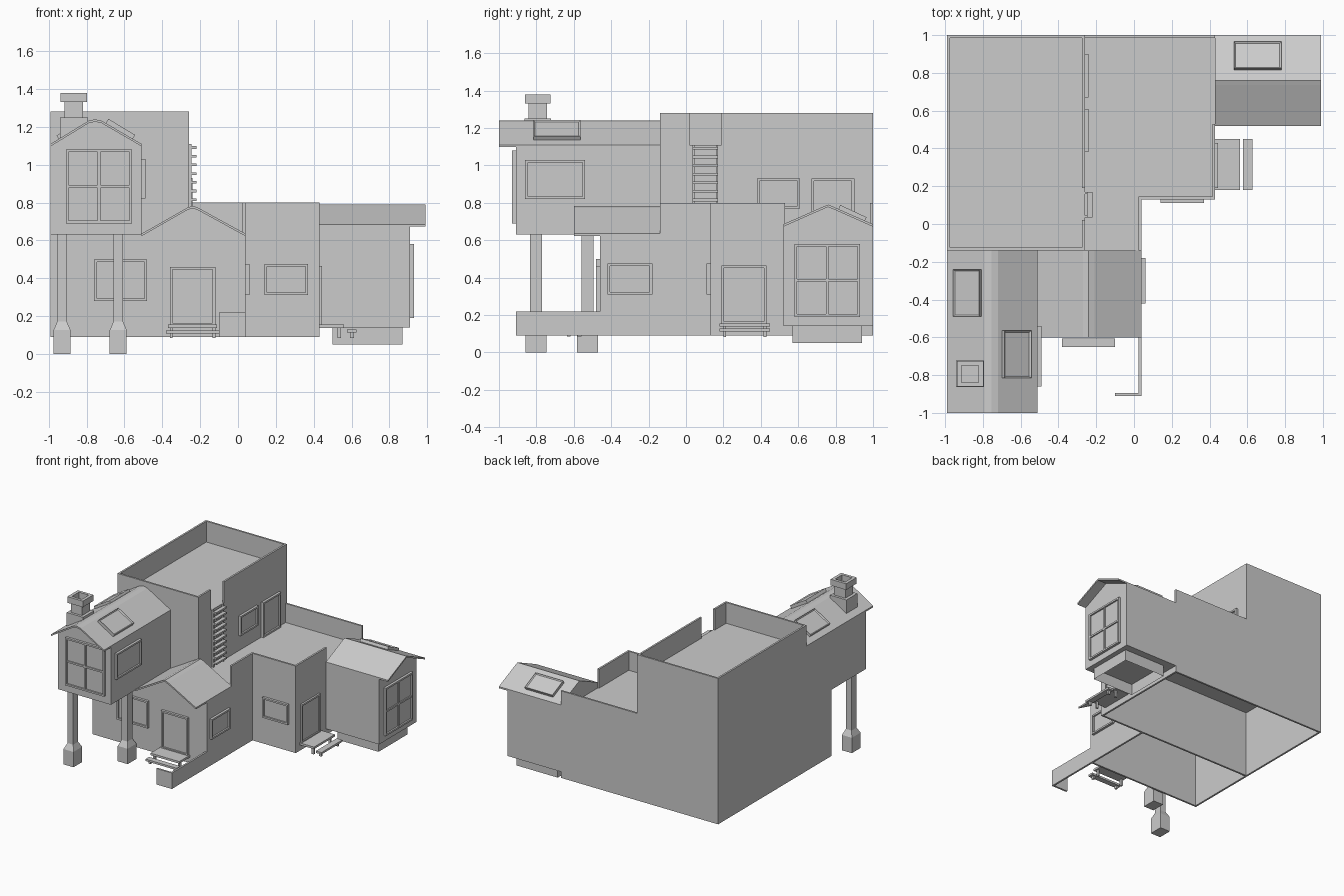
import bpy, bmesh, math
from mathutils import Matrix, Vector

if "Cube" in bpy.data.objects:
    bpy.data.objects.remove(bpy.data.objects["Cube"])

T = 0.015  # wall thickness


def finish(name, bm):
    bmesh.ops.recalc_face_normals(bm, faces=bm.faces[:])
    me = bpy.data.meshes.new(name)
    bm.to_mesh(me)
    bm.free()
    ob = bpy.data.objects.new(name, me)
    bpy.context.collection.objects.link(ob)
    return ob


def boxes(name, items, open_bottom=False):
    """One object made of boxes given as (x0, x1, y0, y1, z0, z1)."""
    bm = bmesh.new()
    for x0, x1, y0, y1, z0, z1 in items:
        m = Matrix.Translation(((x0 + x1) / 2, (y0 + y1) / 2, (z0 + z1) / 2)) \
            @ Matrix.Diagonal((x1 - x0, y1 - y0, z1 - z0, 1))
        bmesh.ops.create_cube(bm, size=1, matrix=m)
    if open_bottom:
        bm.normal_update()
        bmesh.ops.delete(bm, geom=[f for f in bm.faces if f.normal.z < -0.9], context='FACES')
    return finish(name, bm)


def prism(name, profile, axis, a, b):
    """Extrude a (u, z) profile along x or y."""
    bm = bmesh.new()
    vs = [bm.verts.new((a, u, z) if axis == 'x' else (u, a, z)) for u, z in profile]
    f = bm.faces.new(vs)
    new = bmesh.ops.extrude_face_region(bm, geom=[f])['geom']
    d = Vector((b - a, 0, 0)) if axis == 'x' else Vector((0, b - a, 0))
    bmesh.ops.translate(bm, vec=d, verts=[v for v in new if isinstance(v, bmesh.types.BMVert)])
    return finish(name, bm)


def gable_room(name, axis, ridge, floor, wall, roof):
    """Gabled body plus thin overhanging roof; ridge is the (u, z) roof line."""
    low = [(u, z - 0.013) for u, z in ridge]
    prism(name + "_walls", low + [(ridge[-1][0], floor), (ridge[0][0], floor)], axis, *wall)
    prism(name + "_roof", ridge + low[::-1], axis, *roof)


def opening(name, face, plane, u0, u1, z0, z1, cross=False, d=0.02, w=0.014):
    """Window or door: frame bars around a recessed panel, facing -y or +x."""
    bars = [(u0, u0 + w, z0, z1, d), (u1 - w, u1, z0, z1, d),
            (u0 + w, u1 - w, z0, z0 + w, d), (u0 + w, u1 - w, z1 - w, z1, d),
            (u0 + w, u1 - w, z0 + w, z1 - w, d * 0.35)]
    if cross:
        um, zm, h = (u0 + u1) / 2, (z0 + z1) / 2, w / 2
        bars += [(um - h, um + h, z0 + w, z1 - w, d * 0.8),
                 (u0 + w, um - h, zm - h, zm + h, d * 0.8),
                 (um + h, u1 - w, zm - h, zm + h, d * 0.8)]
    if face == '-y':
        boxes(name, [(a, b, plane - k, plane, c, e) for a, b, c, e, k in bars])
    else:
        boxes(name, [(plane, plane + k, a, b, c, e) for a, b, c, e, k in bars])


def skylight(name, loc, size, axis, angle):
    """Tilted slab with a sunken pane."""
    bm = bmesh.new()
    bmesh.ops.create_cube(bm, size=1, matrix=Matrix.Diagonal((*size, 1)))
    bm.normal_update()
    top = [f for f in bm.faces if f.normal.z > 0.9]
    bmesh.ops.inset_region(bm, faces=top, thickness=0.012)
    bmesh.ops.translate(bm, vec=(0, 0, -0.008), verts=top[0].verts[:])
    bm.transform(Matrix.Translation(loc) @ Matrix.Rotation(math.radians(angle), 4, axis))
    finish(name, bm)


def rings(name, levels, cx, cy):
    """Square column from (half_x, half_y, z) levels, capped at both ends."""
    bm = bmesh.new()
    loops = [[bm.verts.new((cx + sx * hx, cy + sy * hy, z))
              for sx, sy in ((-1, -1), (1, -1), (1, 1), (-1, 1))] for hx, hy, z in levels]
    for lo, hi in zip(loops, loops[1:]):
        for i in range(4):
            j = (i + 1) % 4
            bm.faces.new((lo[i], lo[j], hi[j], hi[i]))
    bm.faces.new(loops[0])
    bm.faces.new(loops[-1])
    finish(name, bm)


# Ground floor shell, open underneath
boxes("ground_walls", [
    (-0.99, -0.99 + T, -0.46, 1, 0.09, 0.64),
    (-0.99, 0.04, -0.46, -0.46 + T, 0.09, 0.63),
    (0.04 - T, 0.04, -0.46, -0.14, 0.09, 0.63),
    (0.04 - T, 0.04, -0.14, 0.13, 0.09, 0.80),
    (-0.99, 0.04, 0.13, 0.13 + T, 0.09, 0.63),
    (0.04 - T, 0.43, 0.13, 0.13 + T, 0.09, 0.80),
    (0.43 - T, 0.43, 0.13, 0.53, 0.09, 0.80),
    (0.43 - T, 0.43, 0.53, 1, 0.09, 0.64),
    (-0.26, 0.43, 1 - T, 1, 0.09, 0.80),
    (-0.99, -0.26, 1 - T, 1, 0.09, 0.64)])
boxes("terrace_floor", [(-0.985, 0.425, 0.135, 0.995, 0.63, 0.645),
                        (-0.985, 0.035, -0.455, 0.135, 0.62, 0.635),
                        (-0.26, 0.035, -0.14, 0.135, 0.635, 0.645)])

# Tall block with a parapet gap at the ladder
boxes("tower_walls", [
    (-0.99, -0.99 + T, -0.14, 1, 0.64, 1.28),
    (-0.99, -0.26, -0.14, -0.14 + T, 0.63, 1.28),
    (-0.99, -0.26, 1 - T, 1, 0.64, 1.28),
    (-0.26 - T, -0.26, -0.14, 0.02, 0.64, 1.28),
    (-0.26 - T, -0.26, 0.02, 0.19, 0.64, 1.11),
    (-0.26 - T, -0.26, 0.19, 1, 0.64, 1.28)])
boxes("tower_roof", [(-0.985, -0.265, -0.135, 0.995, 1.095, 1.11)])

# Gabled rooms: raised room, porch room, side annex
gable_room("raised_room", 'y', [(-0.99, 1.11), (-0.79, 1.232), (-0.755, 1.24), (-0.72, 1.232), (-0.51, 1.11)],
           0.63, (-0.91, -0.14), (-1.0, -0.14))
gable_room("porch_room", 'y', [(-0.51, 0.635), (-0.27, 0.772), (-0.24, 0.783), (-0.21, 0.772), (0.04, 0.635)],
           0.61, (-0.46, -0.14), (-0.60, -0.14))
gable_room("annex", 'x', [(0.52, 0.685), (0.735, 0.78), (0.76, 0.79), (0.785, 0.78), (1.0, 0.685)],
           0.14, (0.43, 0.91), (0.43, 0.99))
boxes("annex_plinth", [(0.50, 0.87, 0.57, 0.94, 0.05, 0.142)], open_bottom=True)

# Windows and doors
opening("raised_front_window", '-y', -0.91, -0.91, -0.56, 0.69, 1.08, True)
opening("raised_side_window", '+x', -0.51, -0.86, -0.54, 0.82, 1.03)
opening("lower_front_window", '-y', -0.46, -0.76, -0.48, 0.28, 0.50)
opening("front_door", '-y', -0.46, -0.36, -0.12, 0.15, 0.46)
opening("porch_side_window", '+x', 0.04, -0.42, -0.18, 0.31, 0.475)
opening("inner_corner_window", '-y', 0.13, 0.14, 0.37, 0.31, 0.475)
opening("side_door", '+x', 0.43, 0.19, 0.43, 0.15, 0.465, d=0.015)
opening("terrace_window", '+x', -0.26, 0.38, 0.61, 0.77, 0.93)
opening("terrace_door", '+x', -0.26, 0.67, 0.90, 0.645, 0.93)
opening("annex_window", '+x', 0.91, 0.58, 0.93, 0.19, 0.58, True)

# Skylights
skylight("skylight_left", (-0.882, -0.365, 1.185), (0.165, 0.25, 0.025), 'Y', -31)
skylight("skylight_right", (-0.622, -0.69, 1.187), (0.165, 0.25, 0.03), 'Y', 31)
skylight("skylight_annex", (0.655, 0.89, 0.744), (0.25, 0.155, 0.025), 'X', -25)

# Chimney with hollow cap
rings("chimney", [(0.074, 0.07, 1.11), (0.074, 0.07, 1.25), (0.05, 0.05, 1.25), (0.05, 0.05, 1.33),
                  (0.07, 0.068, 1.33), (0.07, 0.068, 1.38), (0.045, 0.045, 1.38), (0.045, 0.045, 1.33)],
      -0.868, -0.793)

# Posts under the raised room
for i, (x, y) in enumerate(((-0.93, -0.802), (-0.633, -0.527))):
    rings(f"post_{i + 1}", [(0.045, 0.056, 0), (0.045, 0.056, 0.125), (0.026, 0.032, 0.17),
                            (0.026, 0.032, 0.635)], x, y)

# Ladder to the tower roof
boxes("ladder", [(-0.26, -0.245, y, y + 0.01, 0.645, 1.11) for y in (0.035, 0.16)]
      + [(-0.25, -0.22, 0.035, 0.17, z, z + 0.014) for z in [0.67 + 0.046 * i for i in range(10)]])

# Steps: two treads on legs at each door
boxes("front_steps", [(-0.37, -0.11, -0.60, -0.46, 0.138, 0.155), (-0.38, -0.10, -0.65, -0.605, 0.107, 0.123)]
      + [(x, x + 0.015, y, y + 0.02, 0.085, z) for x in (-0.36, -0.135)
         for y, z in ((-0.58, 0.14), (-0.637, 0.11))])
boxes("side_steps", [(0.43, 0.56, 0.18, 0.45, 0.138, 0.155), (0.577, 0.627, 0.18, 0.45, 0.112, 0.128)]
      + [(x, x + 0.02, y, y + 0.015, 0.083, z) for y in (0.20, 0.415)
         for x, z in ((0.525, 0.14), (0.592, 0.115))])

# Low garden wall
boxes("garden_wall", [(0.025, 0.04, -0.91, -0.46, 0.09, 0.22), (-0.10, 0.025, -0.91, -0.895, 0.09, 0.22)])
